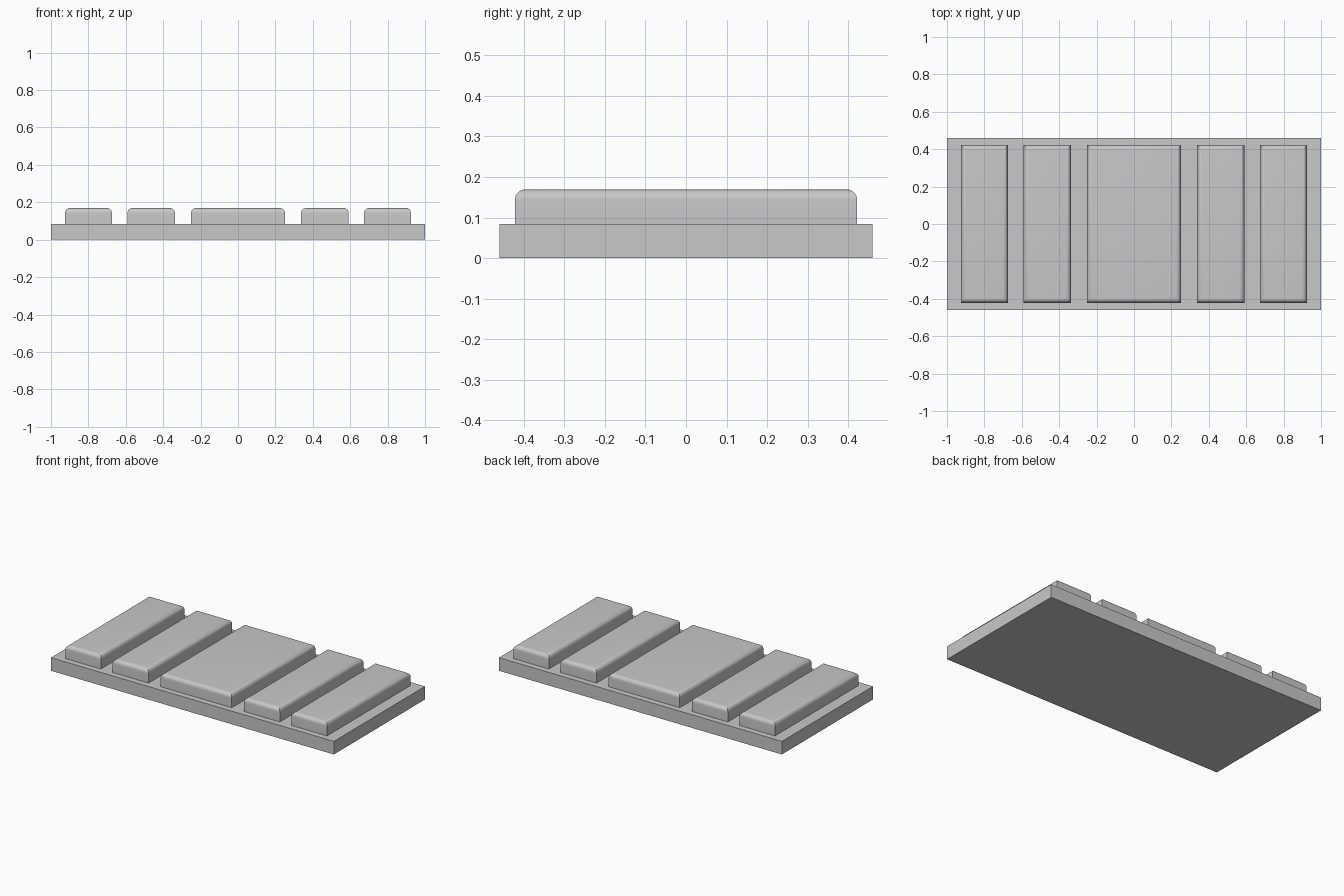
import bpy
import bmesh
import math

cube = bpy.data.objects.get("Cube")
if cube:
    bpy.data.objects.remove(cube, do_unlink=True)

# Single neutral grey for every part
grey = bpy.data.materials.new("plain_grey")
grey.use_nodes = True
colour = (0.58, 0.58, 0.58, 1)
grey.diffuse_color = colour
grey.node_tree.nodes["Principled BSDF"].inputs["Base Color"].default_value = colour

BASE_TOP = 0.084
PAD_TOP = 0.169


def block(name, x0, x1, half_depth, z0, z1, fillet=0.0):
    """Box with an optional rounded top rim; upright edges stay sharp."""
    bm = bmesh.new()
    bmesh.ops.create_cube(bm, size=1)
    for v in bm.verts:
        v.co.x = x1 if v.co.x > 0 else x0
        v.co.y = math.copysign(half_depth, v.co.y)
        v.co.z = z1 if v.co.z > 0 else z0
    if fillet:
        rim = [e for e in bm.edges if all(v.co.z > z1 - 1e-5 for v in e.verts)]
        bmesh.ops.bevel(bm, geom=rim, offset=fillet, segments=8,
                        profile=0.5, affect='EDGES')
    bmesh.ops.recalc_face_normals(bm, faces=bm.faces)
    mesh = bpy.data.meshes.new(name)
    bm.to_mesh(mesh)
    bm.free()
    mesh.materials.append(grey)
    obj = bpy.data.objects.new(name, mesh)
    bpy.context.collection.objects.link(obj)
    if fillet:
        bpy.ops.object.select_all(action='DESELECT')
        obj.select_set(True)
        bpy.context.view_layer.objects.active = obj
        bpy.ops.object.shade_smooth_by_angle(angle=math.radians(30))
    return obj


# Base slab
block("base_plate", -1, 1, 0.46, 0, BASE_TOP)

# Wide centre pad
block("centre_pad", -0.251, 0.251, 0.422, BASE_TOP, PAD_TOP, 0.026)

# Narrow pads, mirrored on both sides
for label, inner, outer in (("inner", 0.337, 0.591), ("outer", 0.674, 0.925)):
    block("left_" + label + "_pad", inner, outer, 0.422, BASE_TOP, PAD_TOP, 0.026)
    block("right_" + label + "_pad", -outer, -inner, 0.422, BASE_TOP, PAD_TOP, 0.026)
